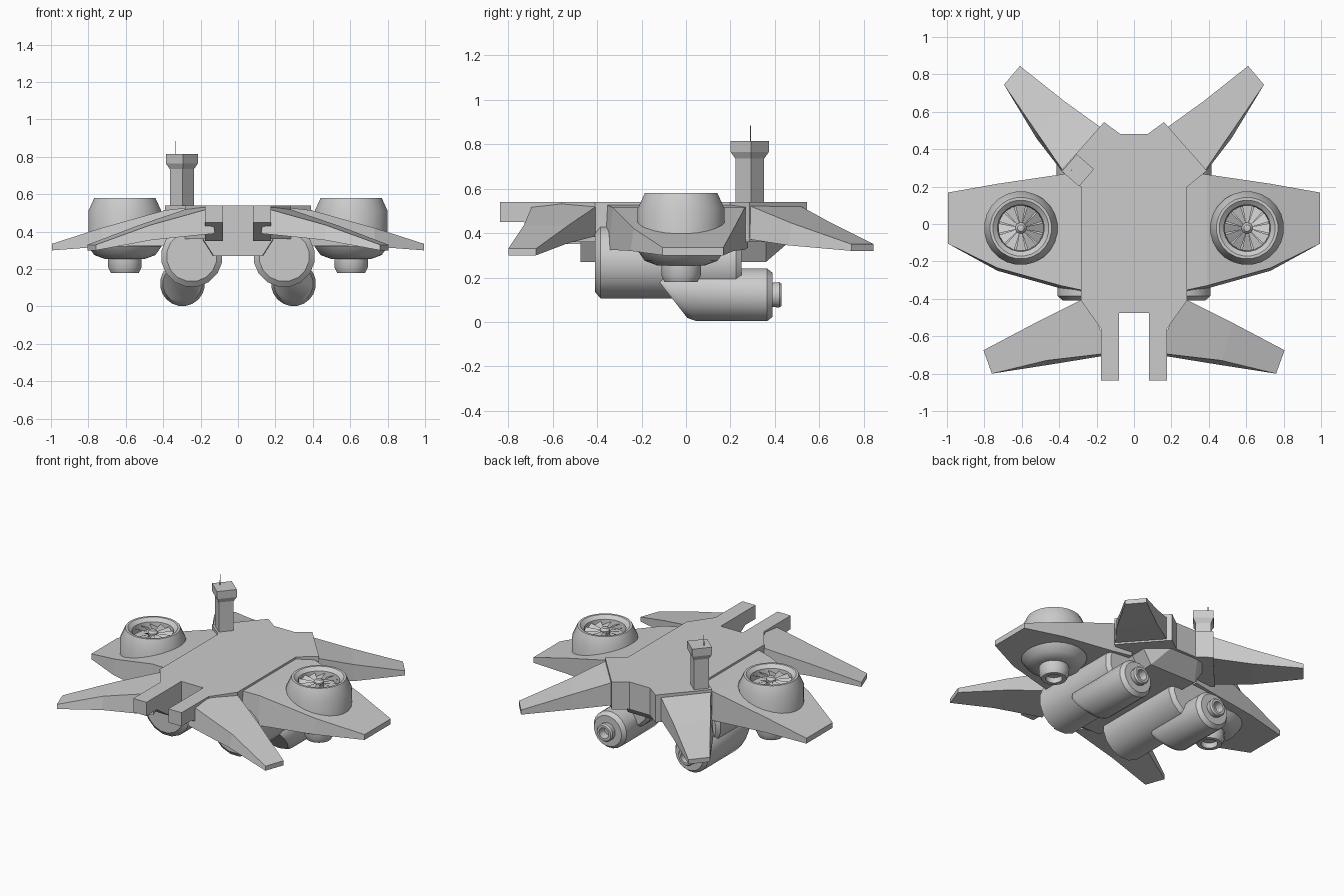
import bpy, bmesh, math
from mathutils import Vector, Matrix

cube = bpy.data.objects.get("Cube")
if cube:
    bpy.data.objects.remove(cube, do_unlink=True)

grey = bpy.data.materials.new("hull_grey")
grey.use_nodes = True
grey.diffuse_color = (0.6, 0.6, 0.6, 1)
grey.node_tree.nodes["Principled BSDF"].inputs["Base Color"].default_value = (0.6, 0.6, 0.6, 1)


def finish(name, bm, mirror=True, smooth=False, normals=True):
    """Turn a bmesh into an object, mirrored across x if wanted."""
    bmesh.ops.remove_doubles(bm, verts=bm.verts, dist=1e-5)
    if normals:
        bmesh.ops.recalc_face_normals(bm, faces=bm.faces)
    mesh = bpy.data.meshes.new(name)
    bm.to_mesh(mesh)
    bm.free()
    mesh.materials.append(grey)
    ob = bpy.data.objects.new(name, mesh)
    bpy.context.collection.objects.link(ob)
    if mirror:
        ob.modifiers.new("Mirror", 'MIRROR')
    if smooth:
        bpy.ops.object.select_all(action='DESELECT')
        ob.select_set(True)
        bpy.context.view_layer.objects.active = ob
        bpy.ops.object.shade_smooth_by_angle(angle=math.radians(35))
    return ob


def skin(rings):
    """Skin closed rings of points and cap both ends."""
    bm = bmesh.new()
    rows = [[bm.verts.new(p) for p in ring] for ring in rings]
    n = len(rows[0])
    for a, b in zip(rows, rows[1:]):
        for i in range(n):
            j = (i + 1) % n
            bm.faces.new((a[i], a[j], b[j], b[i]))
    for end, ring in ((rows[0], rings[0]), (rows[-1], rings[-1])):
        if (Vector(ring[0]) - Vector(ring[1])).length > 1e-5:
            bm.faces.new(end)
    return bm


def lathe(profile, centre, axis='Z', n=24):
    """Revolve (radius, distance) pairs about an axis through centre."""
    rings = []
    for r, t in profile:
        ring = []
        for i in range(n):
            a = 2 * math.pi * (i + 0.5) / n
            u, v = r * math.cos(a), r * math.sin(a)
            local = (u, v, t) if axis == 'Z' else (u, t, v)
            ring.append(Vector(centre) + Vector(local))
        rings.append(ring)
    return skin(rings)


def prism(outline, low, high):
    return skin([[(x, y, z) for x, y in outline] for z in (low, high)])


def wing(name, sections):
    """Sections run root to tip: leading xy, trailing xy, top, bottom, flare."""
    rings = []
    for lead, trail, top, bottom, flare in sections:
        a, b = Vector(lead), Vector(trail)
        low = a + (a - b).normalized() * flare
        rings.append([(*a, top), (*b, top), (*b, bottom), (*low, bottom)])
    return finish(name, skin(rings))


# Main deck, lower hull and twin prongs
half = [(0.08, -0.476), (0.08, -0.56), (0.176, -0.56), (0.283, -0.41), (0.283, 0.198),
        (0.39, 0.285), (0.16, 0.545), (0.075, 0.482)]
finish("main_deck", prism(half + [(-x, y) for x, y in reversed(half)], 0.36, 0.54), mirror=False)

keel = []
for y, wide, narrow, low in ((-0.476, 0.2, 0.13, 0.27), (0.36, 0.24, 0.17, 0.27),
                             (0.47, 0.15, 0.1, 0.365)):
    keel.append([(-wide, y, 0.38), (wide, y, 0.38), (narrow, y, low), (-narrow, y, low)])
finish("lower_hull", skin(keel), mirror=False)

side = [(-0.838, 0.54), (-0.838, 0.45), (-0.73, 0.45), (-0.58, 0.35), (-0.45, 0.35), (-0.45, 0.54)]
finish("front_prong", skin([[(x, y, z) for y, z in side] for x in (0.08, 0.176)]))

# Three pairs of drooping wings
wing("middle_wing", [
    ((0.25, -0.36), (0.25, 0.28), 0.53, 0.335, 0.01),
    ((0.39, -0.33), (0.39, 0.265), 0.515, 0.325, 0.015),
    ((0.73, -0.235), (0.73, 0.215), 0.42, 0.32, 0.015),
    ((0.995, -0.105), (0.995, 0.168), 0.335, 0.30, 0)])
wing("front_wing", [
    ((0.13, -0.69), (0.25, -0.39), 0.53, 0.39, 0.01),
    ((0.47, -0.73), (0.53, -0.53), 0.435, 0.355, 0.025),
    ((0.76, -0.8), (0.805, -0.675), 0.33, 0.30, 0)])
wing("rear_wing", [
    ((0.37, 0.27), (0.155, 0.5), 0.53, 0.375, 0.005),
    ((0.51, 0.475), (0.37, 0.655), 0.445, 0.345, 0.02),
    ((0.695, 0.745), (0.61, 0.845), 0.35, 0.32, 0)])

# Lift fans: duct, blades and hub
FAN = Vector((0.605, -0.022, 0))
duct = [(0, 0.215), (0.05, 0.215), (0.05, 0.18), (0.075, 0.18), (0.09, 0.21), (0.09, 0.255),
        (0.11, 0.255), (0.165, 0.275), (0.197, 0.32), (0.197, 0.51), (0.165, 0.58),
        (0.15, 0.58), (0.125, 0.56), (0.12, 0.51), (0, 0.51)]
finish("fan_duct", lathe(duct, FAN), smooth=True)

blades = bmesh.new()
COUNT = 12
for k in range(COUNT):
    turn = Matrix.Rotation(2 * math.pi * k / COUNT, 3, 'Z')
    corners = [(0.02, -0.006, 0.545), (0.12, -0.028, 0.55), (0.12, 0.026, 0.525), (0.02, 0.006, 0.535)]
    blades.faces.new([blades.verts.new(FAN + turn @ Vector(c)) for c in corners])
finish("fan_blades", blades, normals=False)
finish("fan_hub", lathe([(0.03, 0.51), (0.03, 0.55), (0.018, 0.565), (0, 0.57)], FAN, n=12), smooth=True)

# Large engine pods under the hull
pod = [(0, -0.41), (0.135, -0.41), (0.165, -0.385), (0.165, 0.225), (0.145, 0.25), (0, 0.25)]
finish("engine_pod", lathe(pod, (0.247, 0, 0.268), 'Y', 16), smooth=True)

# Thruster tubes with a raked front end and a nozzle
tube = [(0.105, -0.12), (0.12, -0.09), (0.12, 0.365), (0.1, 0.39), (0.055, 0.39),
        (0.058, 0.42), (0.05, 0.43), (0.035, 0.43), (0.03, 0.38), (0, 0.38)]
bm = lathe(tube, (0.297, 0, 0.122), 'Y', 20)
for v in bm.verts:
    if v.co.y < 0:
        v.co.y += 0.14 - 0.78 * v.co.z
finish("thruster_tube", bm, smooth=True)

# Watch tower on the rear corner of the deck
TOWER = Matrix.Translation((-0.3, 0.287, 0)) @ Matrix.Rotation(math.radians(49), 4, 'Z')


def square(size, z):
    h = size / 2
    return [TOWER @ Vector((x, y, z)) for x, y in ((-h, -h), (h, -h), (h, h), (-h, h))]


levels = ((0.092, 0.5), (0.092, 0.735), (0.122, 0.765), (0.122, 0.815))
finish("tower", skin([square(s, z) for s, z in levels]), mirror=False)
finish("tower_antenna", lathe([(0.003, 0.8), (0.002, 0.885)], (-0.333, 0.29, 0), n=6), mirror=False)
